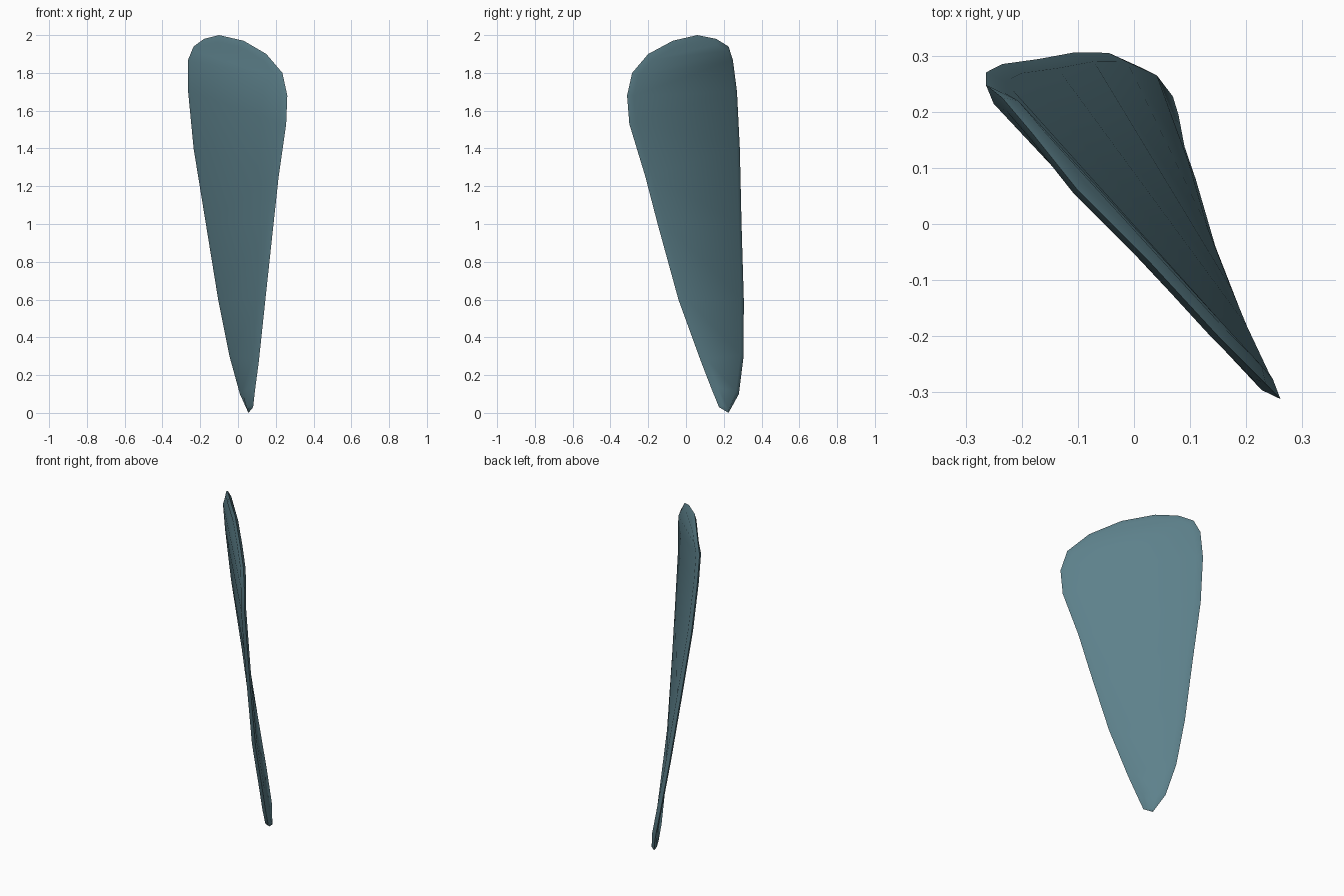
import bpy, bmesh
from mathutils import Vector

if "Cube" in bpy.data.objects:
    bpy.data.objects.remove(bpy.data.objects["Cube"])

# Paired outline points from the pointed tip up to the rounded end
side_a = [(.055, .225, 0), (.01, .28, .1), (-.045, .305, .3), (-.105, .306, .6),
          (-.17, .294, 1), (-.235, .285, 1.4), (-.264, .27, 1.7), (-.264, .248, 1.87),
          (-.235, .225, 1.94), (-.18, .16, 1.98), (-.1, .06, 2)]
side_b = [(.08, .175, .03), (.09, .138, .12), (.11, .08, .27), (.145, -.04, .6),
          (.188, -.15, 1), (.215, -.215, 1.25), (.255, -.3, 1.53), (.261, -.312, 1.68),
          (.235, -.285, 1.8), (.15, -.2, 1.9), (.03, -.07, 1.97)]
HALF = .014    # half thickness
INSET = .035   # width of the softened rim

rows = len(side_a)
loop = [Vector(p) for p in side_a] + [Vector(p) for p in reversed(side_b)]
count = len(loop)
normal = Vector((.729, .684, .13)).normalized()


def inset_point(i, side):
    """Rim point moved inward along the blade and out to one face."""
    tangent = (loop[(i + 1) % count] - loop[i - 1]).normalized()
    inward = normal.cross(tangent).normalized()
    centre = sum(loop, Vector()) / count
    if inward.dot(centre - loop[i]) < 0:
        inward.negate()
    tip = i in (0, count - 1)
    return loop[i] + inward * (INSET * (.5 if tip else 1)) + normal * HALF * side


# Blade: sharp rim ring, softened edge and two broad faces
bm = bmesh.new()
rim = [bm.verts.new(p) for p in loop]
for side in (1, -1):
    ring = [bm.verts.new(inset_point(i, side)) for i in range(count)]
    for i in range(count):
        j = (i + 1) % count
        bm.faces.new((rim[i], rim[j], ring[j], ring[i]))
    for i in range(rows - 1):
        j = count - 1 - i
        bm.faces.new((ring[i], ring[i + 1], ring[j - 1], ring[j]))
bmesh.ops.recalc_face_normals(bm, faces=bm.faces)

mesh = bpy.data.meshes.new("blade")
bm.to_mesh(mesh)
bm.free()
blade = bpy.data.objects.new("blade", mesh)
bpy.context.collection.objects.link(blade)

# Slate teal colour and smooth shading
mat = bpy.data.materials.new("slate_teal")
mat.diffuse_color = (.11, .22, .26, 1)
mat.use_nodes = True
mat.node_tree.nodes["Principled BSDF"].inputs["Base Color"].default_value = mat.diffuse_color
mesh.materials.append(mat)
bpy.context.view_layer.objects.active = blade
blade.select_set(True)
bpy.ops.object.shade_smooth_by_angle(angle=.9)
